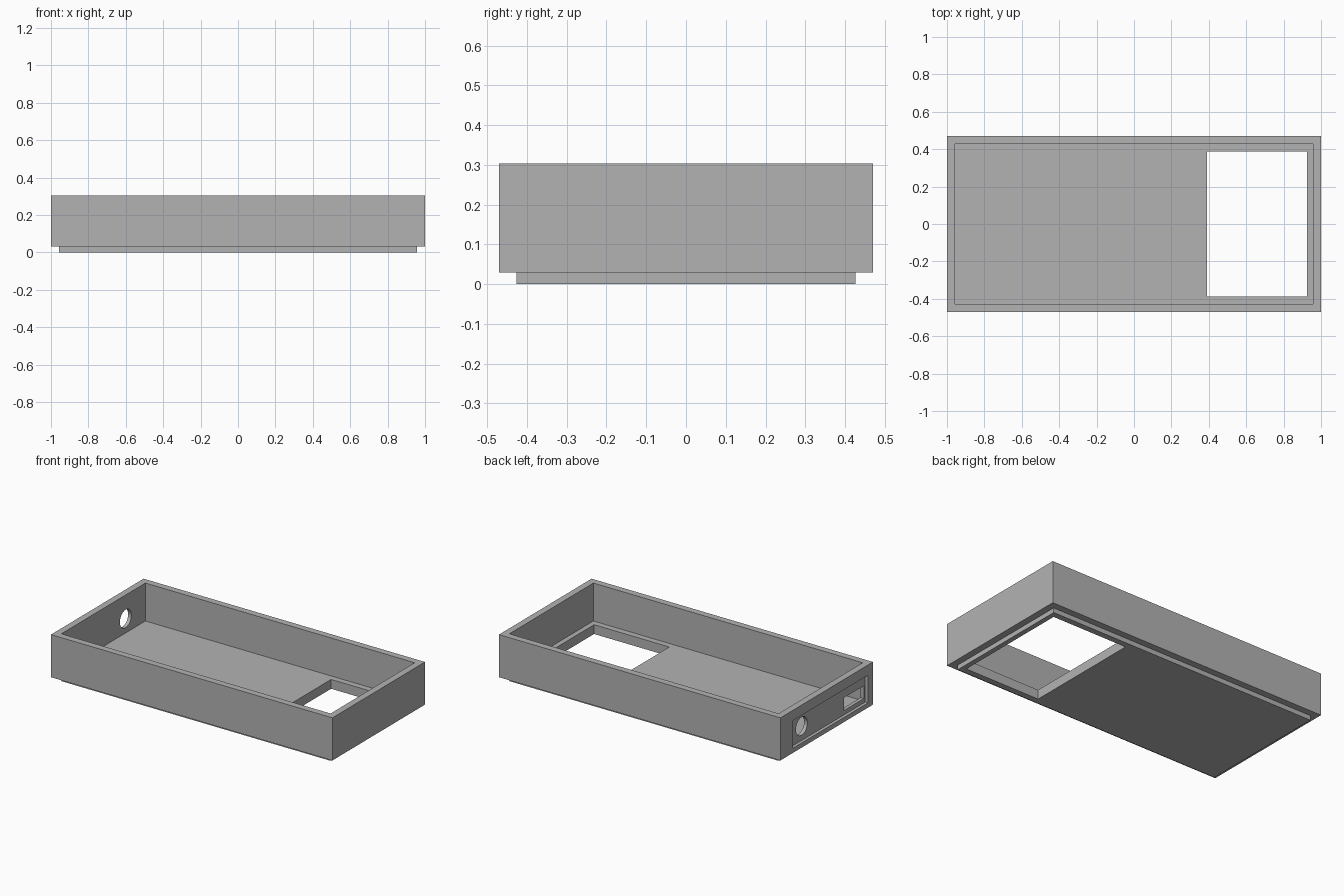
import bpy
import math

if "Cube" in bpy.data.objects:
    bpy.data.objects.remove(bpy.data.objects["Cube"], do_unlink=True)

# Main dimensions
HALF_X, HALF_Y, TOP = 1.0, 0.47, 0.304
WALL, LIP, FLOOR = 0.043, 0.03, 0.06
IN_X, IN_Y = HALF_X - WALL, HALF_Y - WALL

grey = bpy.data.materials.new("plain_grey")
grey.use_nodes = True
colour = (0.45, 0.45, 0.45, 1)
grey.diffuse_color = colour
grey.node_tree.nodes["Principled BSDF"].inputs["Base Color"].default_value = colour


def box(name, x, y, z):
    """Box from (low, high) ranges on each axis."""
    centre = [(a + b) / 2 for a, b in (x, y, z)]
    bpy.ops.mesh.primitive_cube_add(size=1, location=centre)
    ob = bpy.context.object
    ob.name = name
    ob.scale = [b - a for a, b in (x, y, z)]
    bpy.ops.object.transform_apply(location=True, rotation=True, scale=True)
    return ob


def combine(target, other, operation):
    """Apply a boolean and discard the helper."""
    other.hide_render = True
    mod = target.modifiers.new(operation.lower(), "BOOLEAN")
    mod.operation, mod.object, mod.solver = operation, other, "EXACT"
    bpy.context.view_layer.objects.active = target
    bpy.ops.object.modifier_apply(modifier=mod.name)
    bpy.data.objects.remove(other, do_unlink=True)


# Tray body, then the stepped lip beneath it
tray = box("enclosure_tray", (-HALF_X, HALF_X), (-HALF_Y, HALF_Y), (LIP, TOP))
tray.data.materials.append(grey)
lip = box("lower_lip", (-IN_X, IN_X), (-IN_Y, IN_Y), (0, LIP + 0.01))
lip.data.materials.append(grey)
combine(tray, lip, "UNION")

# Open cavity and the window through the floor
combine(tray, box("cavity_cutter", (-IN_X, IN_X), (-IN_Y, IN_Y), (FLOOR, 0.5)), "DIFFERENCE")
combine(tray, box("window_cutter", (0.39, 0.925), (-0.388, 0.388), (-0.1, 0.2)), "DIFFERENCE")

# Shallow recess on the outside of the end wall
combine(tray, box("recess_cutter", (-1.1, -0.98), (-0.42, 0.34), (0.06, 0.238)), "DIFFERENCE")

# Slot and round hole through the recessed panel
combine(tray, box("slot_cutter", (-1.1, -0.9), (-0.405, -0.205), (0.088, 0.17)), "DIFFERENCE")
bpy.ops.mesh.primitive_cylinder_add(
    vertices=48, radius=0.058, depth=0.2,
    location=(-1, 0.226, 0.152), rotation=(0, math.pi / 2, 0))
hole = bpy.context.object
hole.name = "hole_cutter"
combine(tray, hole, "DIFFERENCE")

# Smooth only the round hole, keeping every edge crisp
bpy.ops.object.select_all(action="DESELECT")
tray.select_set(True)
bpy.context.view_layer.objects.active = tray
bpy.ops.object.shade_smooth_by_angle(angle=math.radians(30))

# One material throughout
tray.data.materials.clear()
tray.data.materials.append(grey)
for face in tray.data.polygons:
    face.material_index = 0
